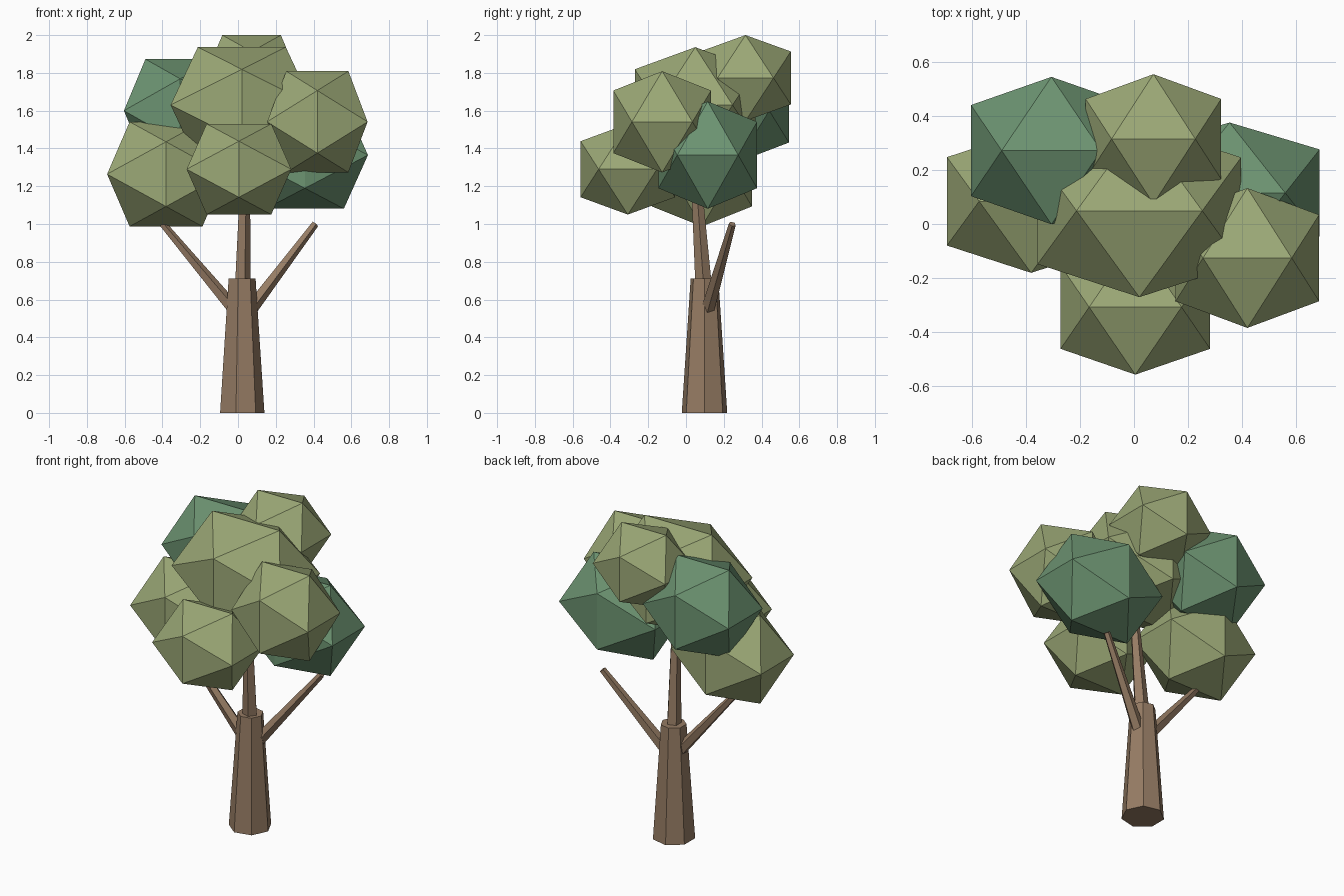
import bpy, bmesh, math
from mathutils import Vector

if "Cube" in bpy.data.objects:
    bpy.data.objects.remove(bpy.data.objects["Cube"])

PHI = (1 + math.sqrt(5)) / 2


def material(name, rgb):
    lin = [((c / 255 + 0.055) / 1.055) ** 2.4 for c in rgb]
    m = bpy.data.materials.new(name)
    m.diffuse_color = (*lin, 1)
    m.use_nodes = True
    m.node_tree.nodes["Principled BSDF"].inputs["Base Color"].default_value = m.diffuse_color
    return m


wood = material("bark brown", (150, 124, 100))
light = material("light leaf green", (155, 168, 118))
dark = material("dark leaf green", (108, 147, 113))


def finish(bm, name, mat):
    bmesh.ops.recalc_face_normals(bm, faces=bm.faces)
    me = bpy.data.meshes.new(name)
    bm.to_mesh(me)
    bm.free()
    me.materials.append(mat)
    ob = bpy.data.objects.new(name, me)
    bpy.context.collection.objects.link(ob)


def limb(name, start, end, r0, r1, sides):
    """Tapered prism between two points, first corner towards +x."""
    a, b = Vector(start), Vector(end)
    rot = Vector((0, 0, 1)).rotation_difference(b - a)
    bm = bmesh.new()
    rings = []
    for p, r in ((a, r0), (b, r1)):
        rings.append([bm.verts.new(p + rot @ Vector((r * math.cos(t), r * math.sin(t), 0)))
                      for t in (2 * math.pi * i / sides for i in range(sides))])
    for i in range(sides):
        j = (i + 1) % sides
        bm.faces.new((rings[0][i], rings[0][j], rings[1][j], rings[1][i]))
    bm.faces.new(rings[0][::-1])
    bm.faces.new(rings[1])
    finish(bm, name, wood)


def leaf_clump(name, centre, half, mat):
    """Icosahedron with its top edge along x, scaled to the half extents."""
    bm = bmesh.new()
    k = 1 / PHI
    for s in (-1, 1):
        for t in (-1, 1):
            for p in ((s * k, 0, t), (0, s, t * k), (s, t * k, 0)):
                bm.verts.new([c + h * q for c, h, q in zip(centre, half, p)])
    bmesh.ops.convex_hull(bm, input=bm.verts)
    finish(bm, name, mat)


# Trunk and branches
limb("trunk", (0.0165, 0.098, 0), (0.018, 0.098, 0.712), 0.1235, 0.075, 7)
limb("upper_trunk", (0.021, 0.094, 0.66), (0.038, 0.046, 1.35), 0.046, 0.025, 5)
limb("left_branch", (-0.02, 0.098, 0.545), (-0.40, 0.075, 1.0), 0.038, 0.02, 5)
limb("right_branch", (0.055, 0.11, 0.535), (0.408, 0.245, 1.0), 0.038, 0.02, 5)

# Leaf clumps
leaf_clump("front_leaves", (0.005, -0.308, 1.29), (0.277, 0.25, 0.24), light)
leaf_clump("left_leaves", (-0.381, 0.084, 1.264), (0.312, 0.265, 0.277), light)
leaf_clump("right_leaves", (0.42, -0.126, 1.541), (0.266, 0.259, 0.268), light)
leaf_clump("middle_leaves", (0.02, 0.049, 1.63), (0.377, 0.32, 0.306), light)
leaf_clump("top_leaves", (0.072, 0.315, 1.773), (0.251, 0.24, 0.227), light)
leaf_clump("back_left_leaves", (-0.306, 0.272, 1.6), (0.298, 0.273, 0.273), dark)
leaf_clump("back_right_leaves", (0.354, 0.115, 1.365), (0.334, 0.261, 0.284), dark)
